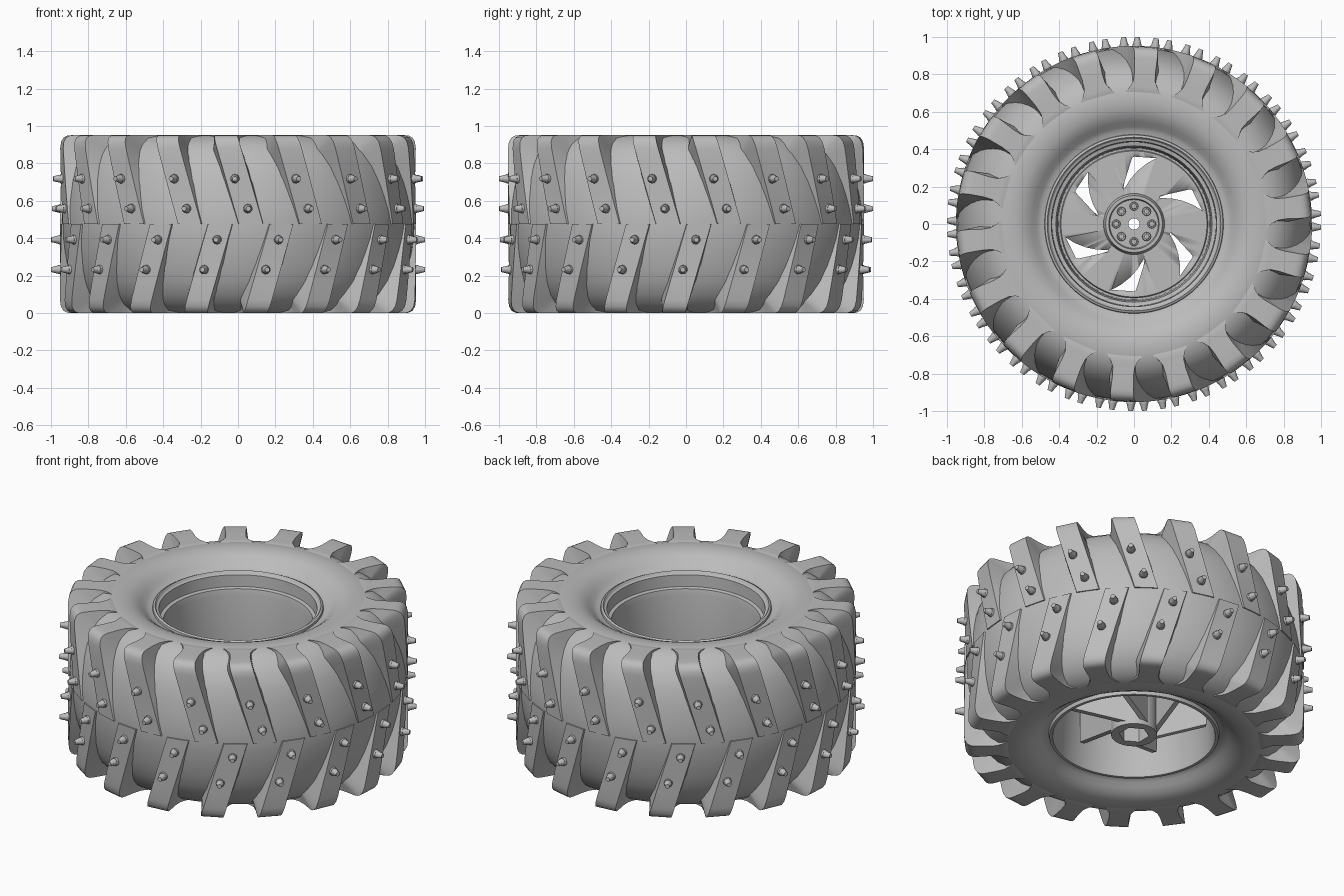
import bpy, bmesh
from math import sin, cos, pi, radians
from mathutils import Matrix, Vector

cube = bpy.data.objects.get("Cube")
if cube:
    bpy.data.objects.remove(cube, do_unlink=True)

MID = 0.475        # height of the tread seam
COUNT = 18         # lugs per row
PITCH = 2 * pi / COUNT

grey = bpy.data.materials.new("plain_grey")
grey.use_nodes = True
grey.diffuse_color = (0.5, 0.5, 0.5, 1)
grey.node_tree.nodes["Principled BSDF"].inputs["Base Color"].default_value = (0.5, 0.5, 0.5, 1)


def polar(r, a, z):
    """Angle is measured from the front (-y) towards +x."""
    return Vector((r * sin(a), -r * cos(a), z))


def finish(name, bm, angle=30):
    bmesh.ops.recalc_face_normals(bm, faces=bm.faces)
    mesh = bpy.data.meshes.new(name)
    bm.to_mesh(mesh)
    bm.free()
    mesh.materials.append(grey)
    obj = bpy.data.objects.new(name, mesh)
    bpy.context.collection.objects.link(obj)
    bpy.ops.object.select_all(action='DESELECT')
    obj.select_set(True)
    bpy.context.view_layer.objects.active = obj
    bpy.ops.object.shade_smooth_by_angle(angle=radians(angle))
    return obj


def lathe(name, profile, segments=96, angle=30):
    """Revolve a closed (radius, height) loop around z."""
    bm = bmesh.new()
    rings = [[bm.verts.new(polar(r, 2 * pi * i / segments, z)) for r, z in profile]
             for i in range(segments)]
    n = len(profile)
    for i in range(segments):
        a, b = rings[i], rings[(i + 1) % segments]
        for j in range(n):
            k = (j + 1) % n
            bm.faces.new((a[j], a[k], b[k], b[j]))
    return finish(name, bm, angle)


def prism(bm, points, lows, highs):
    """Extrude a plan outline between per-point bottom and top heights."""
    low = [bm.verts.new((p[0], p[1], z)) for p, z in zip(points, lows)]
    high = [bm.verts.new((p[0], p[1], z)) for p, z in zip(points, highs)]
    bm.faces.new(low)
    bm.faces.new(high)
    n = len(points)
    for i in range(n):
        j = (i + 1) % n
        bm.faces.new((low[i], low[j], high[j], high[i]))


# Tyre body: groove floor, shoulder and dished side wall, mirrored about the seam
half = [(0.94, 0.55), (0.93, 0.62), (0.914, 0.70), (0.889, 0.78), (0.853, 0.85),
        (0.808, 0.90), (0.757, 0.935), (0.70, 0.95), (0.65, 0.95), (0.61, 0.944),
        (0.575, 0.93), (0.545, 0.909), (0.52, 0.886), (0.50, 0.873), (0.47, 0.868)]
lathe("tyre_body", [(0.944, MID)] + half + [(r, 2 * MID - z) for r, z in reversed(half)],
      108, 40)

# Tread lugs: each is swept along the tread and over the shoulder
outer = [(0.952, MID), (0.952, 0.58), (0.952, 0.69), (0.952, 0.79), (0.952, 0.88),
         (0.947, 0.915), (0.933, 0.938), (0.914, 0.948), (0.89, 0.951), (0.82, 0.951),
         (0.77, 0.951), (0.74, 0.951), (0.72, 0.951), (0.70, 0.946)]
inner = [(0.85, MID), (0.85, 0.58), (0.85, 0.69), (0.82, 0.76), (0.80, 0.81),
         (0.79, 0.83), (0.78, 0.84), (0.77, 0.845), (0.76, 0.85), (0.74, 0.86),
         (0.73, 0.865), (0.72, 0.87), (0.70, 0.88), (0.68, 0.89)]


def lug_angle(z):
    return radians(4.2 - 17.5 * (z - MID))


def half_width(r):
    t = max(0, (0.80 - r) / 0.10)
    return radians(3.9 + 4.6 * t ** 2)


def lug_row(name, flip, turn):
    bm = bmesh.new()
    for i in range(COUNT):
        rows = []
        for (ro, zo), (ri, zi) in zip(outer, inner):
            mid, w = lug_angle(zo) + turn + i * PITCH, half_width(ro)
            draft = radians(2) if ro > 0.76 else 0
            ring = [(ro, mid - w, zo), (ro, mid + w, zo),
                    (ri, mid + w + draft, zi), (ri, mid - w - draft, zi)]
            rows.append([bm.verts.new(polar(r, a, 2 * MID - z if flip else z))
                         for r, a, z in ring])
        for a, b in zip(rows, rows[1:]):
            for j in range(4):
                k = (j + 1) % 4
                bm.faces.new((a[j], a[k], b[k], b[j]))
        bm.faces.new(rows[0])
        bm.faces.new(rows[-1])
    finish(name, bm, 40)


lug_row("upper_lugs", False, 0)
lug_row("lower_lugs", True, -PITCH / 2)

# Studs: two tapered pins on every lug
bm = bmesh.new()
for rise, shift in ((0.083, 3.2), (0.243, -1)):
    for side in (1, -1):
        for i in range(COUNT):
            a = radians(shift) + i * PITCH - (PITCH / 2 if side < 0 else 0)
            out = polar(1, a, 0)
            spin = out.to_track_quat('Z', 'Y').to_matrix().to_4x4()
            for r1, r2, start, end in ((0.026, 0.024, 0.935, 0.962), (0.022, 0.013, 0.962, 1.0)):
                spot = out * (start + end) / 2 + Vector((0, 0, MID + side * rise))
                bmesh.ops.create_cone(bm, cap_ends=True, segments=12, radius1=r1, radius2=r2,
                                      depth=end - start, matrix=Matrix.Translation(spot) @ spin)
finish("studs", bm)

# Rim barrel with stepped flange
lathe("rim", [(0.48, 0.86), (0.476, 0.882), (0.464, 0.888), (0.455, 0.875), (0.442, 0.87),
              (0.438, 0.80), (0.418, 0.795), (0.41, 0.76), (0.405, 0.44),
              (0.43, 0.40), (0.45, 0.08), (0.455, 0.06), (0.472, 0.06), (0.48, 0.09)])

# Wheel disc with six curved openings
disc = lathe("wheel_disc", [(0.10, 0.41), (0.415, 0.41), (0.415, 0.435), (0.395, 0.435),
                            (0.39, 0.45), (0.10, 0.45)])
opening = [(-0.01, 0.355), (0.0, 0.36), (0.12, 0.352), (0.07, 0.325), (0.02, 0.285),
           (-0.02, 0.24), (-0.05, 0.19), (-0.06, 0.195)]
turns = [Matrix.Rotation(i * pi / 3, 2) for i in range(6)]
bm = bmesh.new()
for turn in turns:
    prism(bm, [turn @ Vector(p) for p in opening], [0.3] * 8, [0.6] * 8)
cutter = finish("opening_cutter", bm)
cutter.hide_render = True
cut = disc.modifiers.new("openings", 'BOOLEAN')
cut.object = cutter
cut.operation = 'DIFFERENCE'
cut.solver = 'EXACT'
bpy.context.view_layer.objects.active = disc
bpy.ops.object.modifier_apply(modifier=cut.name)
bpy.data.objects.remove(cutter, do_unlink=True)

# Six deep slanted ribs behind the disc, beside the openings and rising towards the rim
bm = bmesh.new()
rib = [(-0.11, 0.06), (-0.08, 0.06), (-0.017, 0.415), (-0.047, 0.415)]
for turn in turns:
    prism(bm, [turn @ Vector(p) for p in rib], (0.09, 0.09, 0.19, 0.19), [0.43] * 4)
finish("ribs", bm)

# Hub: raised cap on top, tube with a six-sided socket underneath
lathe("hub_cap", [(0.03, 0.42), (0.03, 0.465), (0.13, 0.465), (0.135, 0.485), (0.152, 0.485),
                  (0.165, 0.445), (0.165, 0.42)], 48)
lathe("hub_tube", [(0.10, 0.07), (0.128, 0.07), (0.128, 0.43), (0.10, 0.43)], 48)
lathe("hub_socket", [(0.085, 0.07), (0.118, 0.07), (0.118, 0.42), (0.085, 0.42)], 6)

# Ring of eight wheel bolts
bm = bmesh.new()
for i in range(8):
    spot = polar(0.095, i * pi / 4, 0)
    for r, z, h in ((0.024, 0.47, 0.014), (0.016, 0.48, 0.03)):
        bmesh.ops.create_cone(bm, cap_ends=True, segments=12, radius1=r, radius2=r * 0.9, depth=h,
                              matrix=Matrix.Translation(spot + Vector((0, 0, z))))
finish("wheel_bolts", bm)
